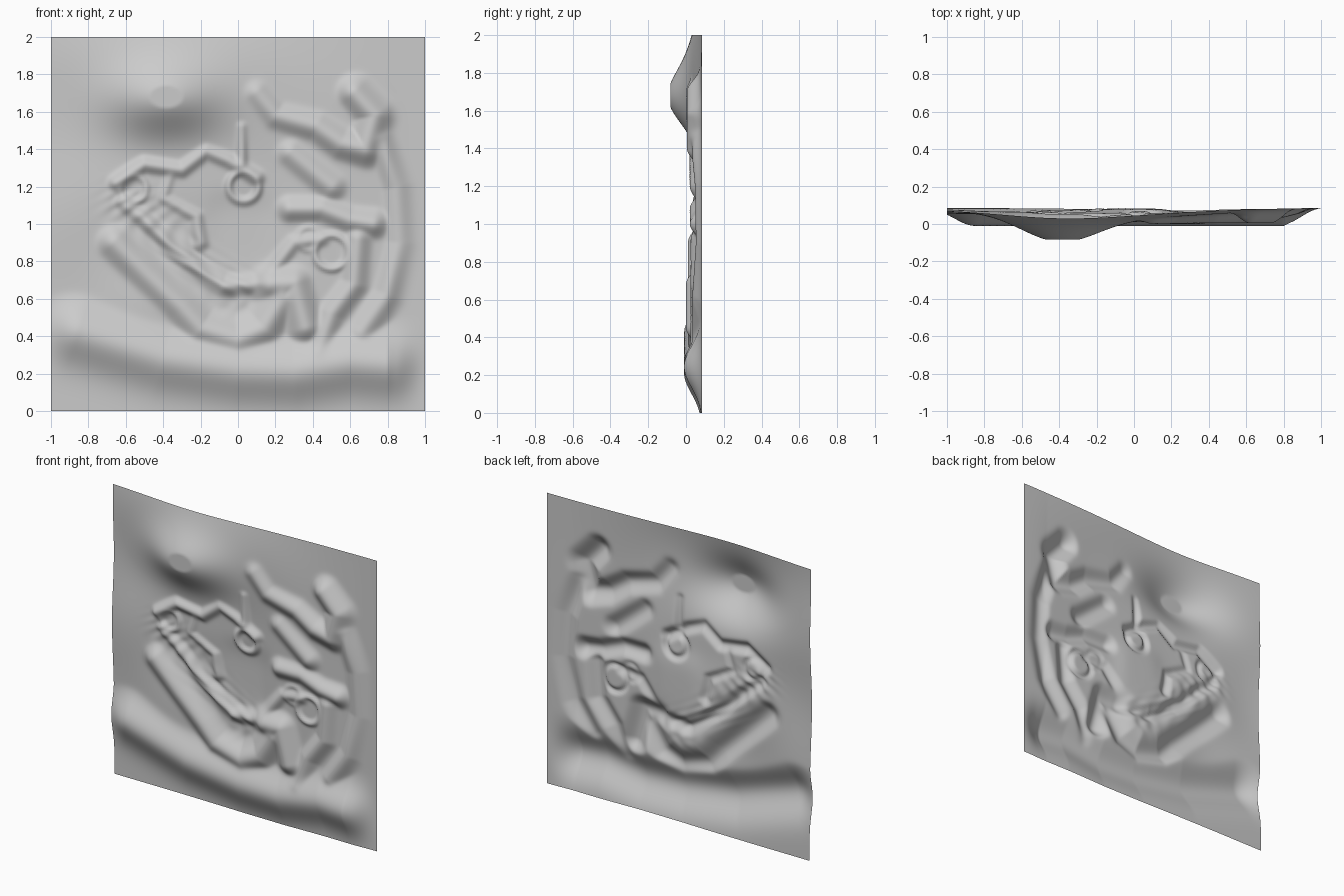
import bpy, bmesh, math

BACK = 0.085      # depth of the flat background
N = 170           # grid resolution


# Ridges: (height, width, crest path in x,z)
RIDGES = [
    # broad lower roll
    (.095, .15, [(-.85, .42), (-.4, .28), (0, .22), (.3, .21), (.6, .26), (.85, .24)]),
    # lower-left fold
    (.075, .09, [(-.66, .9), (-.48, .72), (-.3, .55), (-.2, .44), (0, .38), (.14, .44), (.24, .6)]),
    # upper-right hooked fold
    (.08, .085, [(.1, 1.7), (.2, 1.58), (.42, 1.52), (.55, 1.43), (.68, 1.4), (.73, 1.58), (.62, 1.7)]),
    # right outer arc
    (.05, .07, [(.76, 1.45), (.86, 1.2), (.88, .9), (.8, .62), (.66, .42)]),
    # right inner folds
    (.065, .08, [(.28, 1.38), (.45, 1.24), (.5, 1.2)]),
    (.065, .07, [(.28, 1.08), (.45, 1.08), (.6, 1.02), (.72, 1.0)]),
    (.06, .07, [(.64, .92), (.62, .68), (.5, .52), (.43, .32)]),
    (.085, .09, [(.18, .68), (.3, .68), (.36, .45)]),
    # fine upper rim
    (.055, .05, [(-.65, 1.22), (-.5, 1.32), (-.3, 1.29), (-.17, 1.39), (-.05, 1.34), (.1, 1.25)]),
    (.055, .04, [(.02, 1.52), (.02, 1.32)]),
    # fine inner rim around the flat centre
    (.045, .05, [(-.62, 1.12), (-.45, .98), (-.27, .8), (-.08, .67), (.12, .68), (.3, .9), (.45, .92)]),
    (.035, .04, [(-.36, 1.26), (-.4, 1.14), (-.22, 1.04), (-.2, .9)]),
]

# Soft mounds: (height, x, z, radius x, radius z)
MOUNDS = [
    (.145, -.4, 1.66, .29, .19),
    (.055, -.35, 1.9, .6, .25),
    (.03, -.9, 1.05, .3, .35),
    (.035, .1, 1.6, .5, .3),
    (.025, .45, .9, .35, .7),
    (.03, -.5, .55, .3, .3),
    (.02, -.3, 1.2, .4, .2),
]

# Small ringed knobs: (height, x, z, ring radius)
KNOBS = [(.035, -.56, 1.19, .07), (.045, .03, 1.2, .08), (.04, .5, .85, .09), (.03, .38, .92, .06)]


def seg_dist2(x, z, a, b):
    dx, dz = b[0] - a[0], b[1] - a[1]
    t = ((x - a[0]) * dx + (z - a[1]) * dz) / (dx * dx + dz * dz)
    t = min(1, max(0, t))
    return (x - a[0] - t * dx) ** 2 + (z - a[1] - t * dz) ** 2


def relief(x, z):
    mound = 0
    for h, cx, cz, rx, rz in MOUNDS:
        mound += h * math.exp(-((x - cx) / rx) ** 2 - ((z - cz) / rz) ** 2)
    # smooth maximum of mounds, ridges and knobs
    total = mound ** 4
    for h, w, path in RIDGES:
        d2 = min(seg_dist2(x, z, a, b) for a, b in zip(path, path[1:]))
        total += (h * math.exp(-d2 / (w * w))) ** 4
    for h, cx, cz, r in KNOBS:
        d = math.hypot(x - cx, z - cz) - r
        total += (h * math.exp(-(d / .03) ** 2)) ** 4
    height = total ** .25
    # shallow crinkles along the left of the centre
    crinkle = math.exp(-seg_dist2(x, z, (-.6, 1.1), (0, .65)) / .012)
    height += .006 * crinkle * math.sin(55 * x + 9 * math.sin(8 * z)) * math.cos(38 * z)
    # flatten the central recess, and taper towards the right border
    height *= 1 - .75 * math.exp(-((x - .02) / .17) ** 4 - ((z - .94) / .2) ** 4)
    height *= min(1, (1 - x) / .2)
    return min(.168, max(0, height))


# Relief sheet
bm = bmesh.new()
bmesh.ops.create_grid(bm, x_segments=N, y_segments=N, size=1)
for v in bm.verts:
    x, z = v.co.x, v.co.y + 1
    v.co = (x, BACK - relief(x, z), z)
for f in bm.faces:
    f.smooth = True
mesh = bpy.data.meshes.new("relief_panel")
bm.to_mesh(mesh)
bm.free()
panel = bpy.data.objects.new("relief_panel", mesh)
bpy.context.collection.objects.link(panel)
